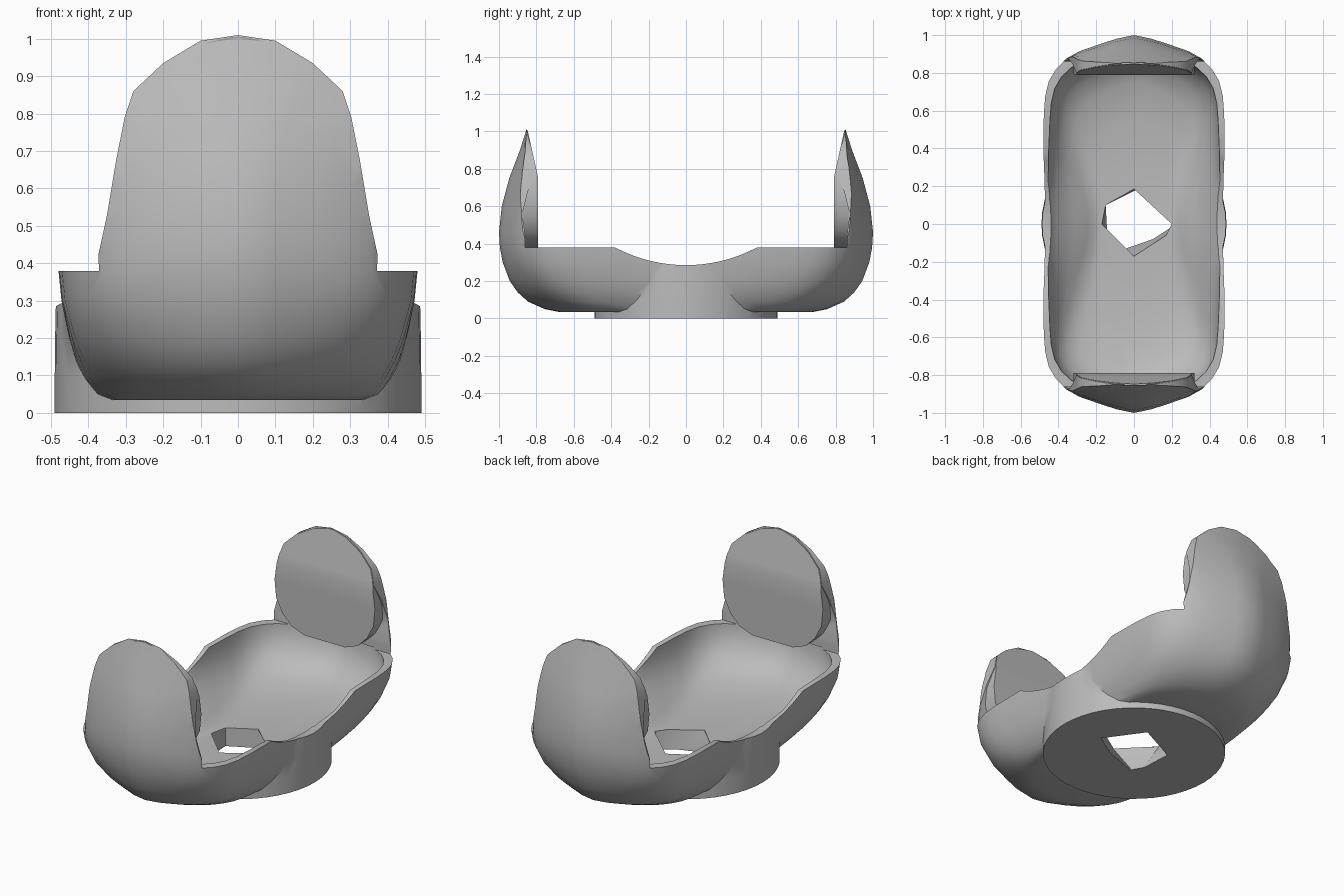
import bpy, bmesh, math

cube = bpy.data.objects.get("Cube")
if cube:
    bpy.data.objects.remove(cube, do_unlink=True)

grey = bpy.data.materials.new("plain_grey")
grey.use_nodes = True
grey.diffuse_color = (0.5, 0.5, 0.5, 1)
grey.node_tree.nodes["Principled BSDF"].inputs["Base Color"].default_value = (0.5, 0.5, 0.5, 1)


def loft(name, rings):
    """Closed solid through a stack of equal-sized rings."""
    bm = bmesh.new()
    rows = [[bm.verts.new(p) for p in ring] for ring in rings]
    n = len(rows[0])
    for low, high in zip(rows, rows[1:]):
        for i in range(n):
            j = (i + 1) % n
            bm.faces.new((low[i], low[j], high[j], high[i]))
    bm.faces.new(rows[0][::-1])
    bm.faces.new(rows[-1])
    bmesh.ops.recalc_face_normals(bm, faces=bm.faces)
    mesh = bpy.data.meshes.new(name)
    bm.to_mesh(mesh)
    bm.free()
    mesh.materials.append(grey)
    obj = bpy.data.objects.new(name, mesh)
    bpy.context.collection.objects.link(obj)
    return obj


def combine(target, tool, operation):
    mod = target.modifiers.new(operation, 'BOOLEAN')
    mod.operation, mod.object, mod.solver = operation, tool, 'EXACT'
    bpy.context.view_layer.objects.active = target
    bpy.ops.object.modifier_apply(modifier=mod.name)
    bpy.data.objects.remove(tool, do_unlink=True)


def mirrored(points):
    return points + [(-x, y) for x, y in reversed(points) if x > 0]


# Rounded plan outline with softly pointed ends, in unit size
QUARTER = [(1, 0), (1, .1), (1, .2), (1, .3), (1, .4), (.995, .58), (.98, .68), (.94, .76), (.86, .825),
           (.75, .875), (.6, .915), (.42, .945), (.2, .98), (0, 1)]
HALF = QUARTER + [(-x, y) for x, y in QUARTER[-2::-1]]
PLAN = HALF + [(-x, -y) for x, y in HALF[1:-1]]


def plan_ring(z, a, b, pinch=0):
    """Outline at one height; rounder near the bottom, pinched at the waist."""
    ring = []
    soft = max(0, .6 - 2.4 * z)
    for x, y in PLAN:
        size = 1 - soft + soft / math.hypot(x, y)
        waist = 1 - pinch * math.exp(-(b * y / .33) ** 2)
        ring.append((a * x * size * waist, b * y * size, z))
    return ring


def plan_loft(name, levels):
    return loft(name, [plan_ring(*level) for level in levels])


def oval_loft(name, levels, n=48):
    turn = [math.tau * i / n for i in range(n)]
    return loft(name, [[(a * math.cos(t), b * math.sin(t), z) for t in turn] for z, a, b in levels])


# Outer body: bowl rising into two leaning ends
body = plan_loft("shell", [
    (.035, .36, .68), (.05, .39, .755), (.09, .415, .845), (.14, .438, .9), (.2, .453, .942),
    (.3, .472, .98), (.38, .48, .995), (.46, .48, 1), (.6, .5, .985), (.75, .6, .945),
    (.9, .85, .888), (1.02, 1.1, .85)])

# Round foot that blends up into the sides
foot = oval_loft("foot", [(0, .49, .49), (.04, .49, .49), (.1, .49, .49), (.2, .489, .49),
                          (.29, .487, .48), (.385, .475, .47)])
combine(body, foot, 'UNION')

# Trim to the front outline: low sides, tall rounded tongues
outline = mirrored([(.6, -.1), (.6, .38), (.4, .38), (.385, .39), (.375, .415), (.35, .53), (.325, .68),
                    (.303, .79), (.28, .86), (.2, .935), (.1, .995), (0, 1.01)])
trim = loft("trim", [[(x, y, z) for x, z in outline] for y in (-1.2, 1.2)])
combine(body, trim, 'INTERSECT')

# Hollow interior, sloping up to the rim at the waist
cavity = plan_loft("cavity", [
    (.105, .18, .3), (.112, .28, .56, .25), (.14, .35, .75, .3), (.18, .39, .85, .2), (.24, .42, .905, .03),
    (.32, .442, .94, -.05), (.39, .447, .945, -.05)])
combine(body, cavity, 'DIFFERENCE')

# Opening between the tongues, with a curved dip in each side
arc = [(.807 * math.sin(a), 1.092 - .807 * math.cos(a)) for a in [.49 * i / 8 for i in range(8, -1, -1)]]
opening = mirrored([(.85, 1.3), (.85, 1), (.825, .9), (.8, .78), (.845, .68), (.875, .56), (.86, .44), (.86, .379)]
                   + arc)
gap = loft("gap", [[(x, y, z) for y, z in opening] for x in (-.7, .7)])
combine(body, gap, 'DIFFERENCE')

# Irregular hole through the floor, shifting as it rises
hole_low = [(.09, .22), (.24, .01), (.1, -.08), (-.1, -.15), (-.14, -.08), (-.15, .1)]
hole_high = [(0, .185), (.2, 0), (.17, -.06), (0, -.17), (-.17, 0), (-.15, .1)]
hole = loft("hole", [[(x, y, z) for x, y in ring] for z, ring in
                     ((-.1, hole_low), (.01, hole_low), (.1, hole_high), (.15, hole_high))])
combine(body, hole, 'DIFFERENCE')
parts = [body]

# Oval pads closing the inside of each tongue
pad = [(.38, .13), (.41, .21), (.47, .27), (.55, .31), (.65, .32), (.75, .307), (.8, .298),
       (.86, .275), (.93, .2), (.985, .1), (1.005, .02)]
for side, name in ((-1, "front_pad"), (1, "back_pad")):
    rings = []
    for z, w in pad:
        inner = .79 + max(0, z - .75) * .22
        outer = inner + (.08 if z < .7 else .03 if z < .9 else .01)
        rings.append([(-w, side * inner, z), (w, side * inner, z), (w, side * outer, z), (-w, side * outer, z)])
    parts.append(loft(name, rings))

# Smooth surfaces, sharp edges
bpy.ops.object.select_all(action='DESELECT')
for part in parts:
    part.select_set(True)
bpy.context.view_layer.objects.active = body
bpy.ops.object.shade_smooth_by_angle(angle=math.radians(32))
